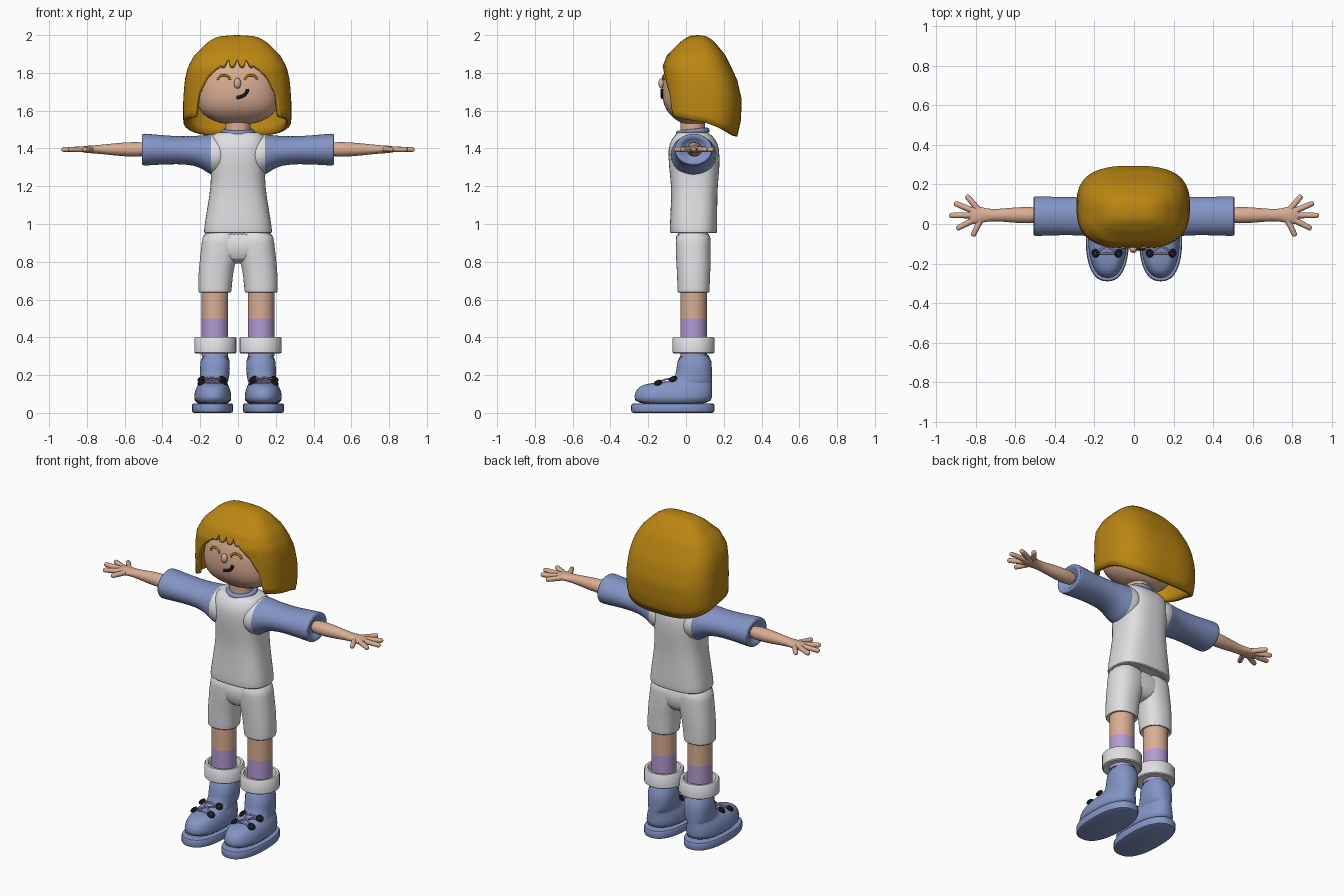
import bpy, bmesh, math
from mathutils import Vector

if "Cube" in bpy.data.objects:
    bpy.data.objects.remove(bpy.data.objects["Cube"], do_unlink=True)


def material(name, r, g, b):
    m = bpy.data.materials.new(name)
    m.use_nodes = True
    m.diffuse_color = (r, g, b, 1)
    node = m.node_tree.nodes["Principled BSDF"]
    node.inputs["Base Color"].default_value = (r, g, b, 1)
    node.inputs["Roughness"].default_value = 0.7
    return m


GOLD = material("golden hair", 0.50, 0.24, 0.006)
SKIN = material("skin", 0.70, 0.42, 0.29)
BLUE = material("soft blue", 0.23, 0.30, 0.56)
WHITE = material("off white", 0.74, 0.74, 0.76)
LILAC = material("lilac", 0.45, 0.33, 0.65)
BLACK = material("black", 0.01, 0.01, 0.01)


def lerp(table, t):
    """Interpolate rows of (key, values...) sorted by key."""
    if t <= table[0][0]:
        return table[0][1:]
    for a, b in zip(table, table[1:]):
        if t <= b[0]:
            f = (t - a[0]) / (b[0] - a[0])
            return [p + (q - p) * f for p, q in zip(a[1:], b[1:])]
    return table[-1][1:]


def unit(i, n, power):
    """Point on a rounded-square outline at even angles."""
    a = 2 * math.pi * i / n
    c, s = math.cos(a), math.sin(a)
    r = (abs(c) ** power + abs(s) ** power) ** (-1 / power)
    return c * r, s * r


def finish(ob, angle=40):
    bpy.ops.object.select_all(action='DESELECT')
    ob.select_set(True)
    bpy.context.view_layer.objects.active = ob
    bpy.ops.object.shade_smooth_by_angle(angle=math.radians(angle))
    return ob


def add_mesh(name, bm, mats):
    me = bpy.data.meshes.new(name)
    bm.to_mesh(me)
    bm.free()
    for m in mats:
        me.materials.append(m)
    ob = bpy.data.objects.new(name, me)
    bpy.context.collection.objects.link(ob)
    return ob


def loft(name, rows, mats, axis='z', side=1, power=2, n=40, sub=1, rule=None):
    """Skin through rows of (height, centre a, radius a, centre b, radius b)."""
    bm = bmesh.new()
    rings = []
    for h, ca, ra, cb, rb in rows:
        ring = []
        for i in range(n):
            u, v = unit(i, n, power)
            p, q = ca + ra * u, cb + rb * v
            co = (side * p, q, h) if axis == 'z' else (side * h, q, p)
            ring.append(bm.verts.new(co))
        rings.append(ring)
    for a, b in zip(rings, rings[1:]):
        for i in range(n):
            j = (i + 1) % n
            bm.faces.new((a[i], a[j], b[j], b[i]))
    bm.faces.new(rings[0])
    bm.faces.new(rings[-1])
    bmesh.ops.recalc_face_normals(bm, faces=bm.faces)
    if rule:
        for f in bm.faces:
            f.material_index = rule(f.calc_center_median())
    ob = finish(add_mesh(name, bm, mats))
    if sub:
        ob.modifiers.new("smooth", 'SUBSURF').levels = sub
    return ob


def spans(rows, cx=0):
    """Rows of (z, half width, front y, back y) to loft rows."""
    return [(z, cx, w, (f + b) / 2, (b - f) / 2) for z, w, f, b in rows]


def tube(name, pts, radius, mat, taper=None):
    cu = bpy.data.curves.new(name, 'CURVE')
    cu.dimensions = '3D'
    cu.bevel_depth, cu.bevel_resolution, cu.use_fill_caps = radius, 3, True
    sp = cu.splines.new('POLY')
    sp.points.add(len(pts) - 1)
    for i, (p, co) in enumerate(zip(sp.points, pts)):
        p.co = (*co, 1)
        p.radius = taper[i] if taper else 1
    cu.materials.append(mat)
    ob = bpy.data.objects.new(name, cu)
    bpy.context.collection.objects.link(ob)
    finish_sel = bpy.ops.object
    finish_sel.select_all(action='DESELECT')
    ob.select_set(True)
    bpy.context.view_layer.objects.active = ob
    finish_sel.convert(target='MESH')
    return finish(bpy.context.object, 60)


def torus(name, loc, major, minor, mat, rot=(0, 0, 0)):
    bpy.ops.mesh.primitive_torus_add(location=loc, rotation=rot, major_radius=major,
                                     minor_radius=minor, major_segments=32, minor_segments=12)
    ob = bpy.context.object
    ob.name = name
    ob.data.materials.append(mat)
    return finish(ob, 60)


# Head and neck
HEAD = [(1.527, .07, -.01, .09), (1.545, .13, -.045, .12), (1.58, .19, -.09, .15),
        (1.63, .216, -.12, .18), (1.7, .218, -.128, .19), (1.8, .205, -.12, .18),
        (1.88, .16, -.08, .15), (1.93, .08, -.02, .1)]
loft("head", spans(HEAD), [SKIN], power=2.4)
loft("neck", spans([(1.42, .068, -.03, .1), (1.58, .066, -.03, .1)]), [SKIN], sub=0)


def face_y(x, z):
    w, f, b = lerp(HEAD, z)
    return (f + b) / 2 - (b - f) / 2 * (1 - abs(x / w) ** 2.4) ** (1 / 2.4)


# Face details
bpy.ops.mesh.primitive_uv_sphere_add(radius=1, location=(-.003, -.128, 1.745))
nose = bpy.context.object
nose.name, nose.scale = "nose", (.019, .018, .028)
nose.data.materials.append(SKIN)
finish(nose, 60)
for s, label in ((1, "left"), (-1, "right")):
    arc = [(s * .072 - .003 + .032 * math.cos(a), 1.762 + .026 * math.sin(a))
           for a in (math.pi * i / 12 for i in range(13))]
    tube(label + "_eye", [(x, face_y(x, z), z) for x, z in arc], .006, GOLD)
smile = [(-.008 + .058 * math.sin(a), 1.714 - .044 * math.cos(a))
         for a in (math.pi / 2 * i / 10 for i in range(11))]
tube("mouth", [(x, face_y(x, z), z) for x, z in smile], .009, BLACK)

# Bobbed hair: shell with a scalloped fringe and an open face
HAIR = [(1.455, .272, -.1, .27), (1.55, .287, -.115, .291), (1.66, .286, -.122, .295),
        (1.76, .278, -.125, .272), (1.83, .262, -.126, .24), (1.895, .226, -.1, .208),
        (1.96, .16, -.035, .155), (1.985, .12, 0, .125), (1.997, .075, .025, .1),
        (2, 0, .062, .062)]
FRINGE = [(.36, 1.835), (.58, 1.775), (.73, 1.69), (.765, 1.62), (.785, 1.57)]
SIDES = [(-.8, 1.567), (.1, 1.535), (.5, 1.505), (1, 1.462)]


def hair_edge(u, v):
    if v < 0 and abs(u) < .36:
        return 1.835 + .04 * abs(math.sin(math.pi * u / .2 + math.pi / 2)) ** 6
    if v < 0 and abs(u) < .785:
        return lerp(FRINGE, abs(u))[0]
    return lerp(SIDES, v)[0]


bm = bmesh.new()
cols, steps = 200, 22
pole = bm.verts.new((-.004, .062, 2))
rings = []
for k in range(1, steps + 1):
    ring = []
    for i in range(cols):
        u, v = unit(i, cols, 2.8)
        z = 2 - (2 - hair_edge(u, v)) * (k / steps) ** 1.8
        w, f, b = lerp(HAIR, z)
        ring.append(bm.verts.new((w * u - .004, (f + b) / 2 + (b - f) / 2 * v, z)))
    rings.append(ring)
for i in range(cols):
    j = (i + 1) % cols
    bm.faces.new((pole, rings[0][i], rings[0][j]))
    for a, b in zip(rings, rings[1:]):
        bm.faces.new((a[i], b[i], b[j], a[j]))
hair = finish(add_mesh("hair", bm, [GOLD]), 60)
shell = hair.modifiers.new("thickness", 'SOLIDIFY')
shell.thickness, shell.offset = .026, -1

# Shirt body and collar
loft("shirt", spans([(.965, .16, -.06, .14), (.95, .172, -.076, .156), (.953, .18, -.084, .164),
                     (.975, .18, -.086, .166), (1.1, .16, -.08, .165), (1.2, .143, -.077, .167),
                     (1.3, .143, -.09, .178), (1.4, .148, -.096, .178), (1.45, .148, -.077, .157),
                     (1.478, .135, -.05, .125), (1.49, .09, -.04, .11)]), [WHITE], power=2.8)
torus("collar", (0, .036, 1.487), .073, .016, BLUE, (math.radians(6), 0, 0))

# Shorts seat
loft("shorts_seat", spans([(.79, .03, 0, .08), (.815, .1, -.04, .115), (.86, .17, -.053, .128),
                           (.97, .175, -.055, .13)]), [WHITE], power=2.6)

FINGERS = [("little", .848, .145), ("ring", .91, .107), ("middle", .935, .043),
           ("index", .898, -.025), ("thumb", .816, -.062)]
for s, label in ((1, "left_"), (-1, "right_")):
    # Sleeve with a seam where the shirt body ends
    loft(label + "sleeve",
         [(.06, 1.37, .08, .04, .11), (.1, 1.363, .112, .04, .125), (.145, 1.367, .108, .04, .118),
          (.18, 1.379, .092, .04, .11), (.23, 1.388, .077, .04, .1), (.32, 1.391, .073, .04, .096),
          (.42, 1.393, .079, .04, .098), (.49, 1.394, .085, .04, .101), (.505, 1.394, .084, .04, .1),
          (.51, 1.394, .076, .04, .092), (.507, 1.394, .06, .04, .07), (.48, 1.394, .045, .04, .05)],
         [BLUE, WHITE], axis='x', side=s, rule=lambda c: int(abs(c.x) < .145))
    # Arm, palm and fingers
    loft(label + "arm",
         [(.46, 1.395, .043, .045, .046), (.6, 1.395, .038, .045, .04), (.7, 1.395, .027, .045, .029),
          (.75, 1.395, .022, .045, .033), (.79, 1.395, .02, .045, .047), (.82, 1.395, .017, .045, .045),
          (.84, 1.395, .009, .045, .028)], [SKIN], axis='x', side=s)
    for name, x, y in FINGERS:
        a, b = Vector((s * .765, .045, 1.395)), Vector((s * x, y, 1.395))
        tube(label + name + "_finger", [a, a.lerp(b, .5), a.lerp(b, .92), a.lerp(b, .98), b], .015, SKIN,
             [1.1, 1, .9, .7, .3])
    # Shorts leg
    loft(label + "shorts_leg",
         [(.65, .122, .07, .04, .07), (.635, .122, .08, .04, .08), (.637, .123, .087, .04, .084),
          (.655, .122, .088, .04, .085), (.72, .119, .091, .04, .087), (.78, .112, .093, .04, .09),
          (.83, .1, .1, .039, .092), (.9, .092, .1, .038, .093), (.97, .09, .094, .038, .092)],
         [WHITE], side=s, power=2.3)
    # Leg with sock, and turned cuff
    loft(label + "leg", [(z, .122, .07, .04, .07) for z in (.3, .5, .67)],
         [SKIN, LILAC], side=s, sub=0, rule=lambda c: int(c.z < .5))
    loft(label + "cuff", [(z, .12, r, .04, r) for z, r in
                          ((.318, .08), (.315, .105), (.32, .111), (.395, .111), (.401, .106),
                           (.401, .092), (.395, .088), (.335, .086))], [WHITE], side=s, sub=0)
    # Boot and sole
    loft(label + "boot", [(z, c, w, (f + b) / 2, (b - f) / 2) for z, c, w, f, b in
                          ((.04, .134, .1, -.275, .138), (.09, .134, .099, -.275, .138),
                           (.125, .133, .092, -.262, .138), (.147, .132, .08, -.235, .138),
                           (.158, .13, .074, -.19, .138), (.163, .128, .074, -.11, .138),
                           (.18, .125, .076, -.062, .138), (.22, .122, .079, -.05, .138),
                           (.33, .12, .08, -.043, .135))], [BLUE], side=s, power=2.3)
    loft(label + "sole", [(z, .135, .109 - d, -.07, .22 - d) for z, d in
                          ((0, .012), (.004, .003), (.012, 0), (.04, 0), (.048, .004), (.05, .012))],
         [BLUE], side=s, power=2.4, sub=0)
    # Eyelets and crossed laces
    eyes = [(s * (.137 + e * dx), y, z) for dx, y, z in ((.058, -.148, .16), (.058, -.068, .18))
            for e in (-1, 1)]
    for i, co in enumerate(eyes):
        torus(label + "eyelet_%d" % (i + 1), co, .014, .008, BLACK, (.3, s * (.5 if i % 2 else -.5), 0))
    for i, (a, b) in enumerate(((0, 1), (2, 3), (0, 3), (1, 2))):
        p, q = Vector(eyes[a]), Vector(eyes[b])
        tube(label + "lace_%d" % (i + 1), [p, p.lerp(q, .5) + Vector((0, 0, .008)), q], .005, LILAC)
